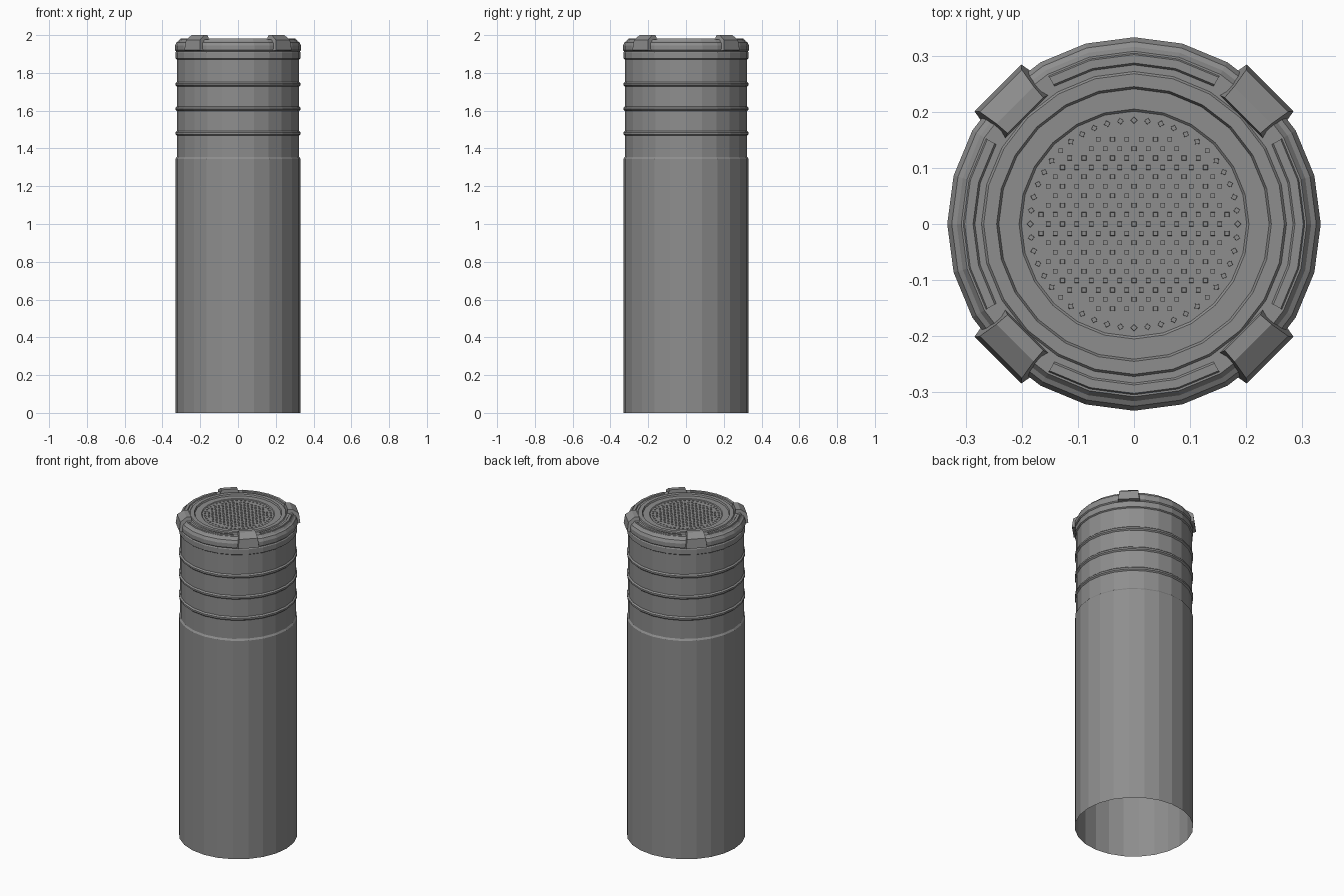
import bpy, bmesh
from math import sin, cos, pi, radians

cube = bpy.data.objects.get("Cube")
if cube:
    bpy.data.objects.remove(cube)

SIDES = 24
GREY = (0.27, 0.27, 0.27, 1)
steel = bpy.data.materials.new("steel grey")
steel.use_nodes = True
steel.diffuse_color = GREY
steel.node_tree.nodes["Principled BSDF"].inputs["Base Color"].default_value = GREY


def finish(name, bm):
    bmesh.ops.recalc_face_normals(bm, faces=bm.faces)
    mesh = bpy.data.meshes.new(name)
    bm.to_mesh(mesh)
    bm.free()
    mesh.materials.append(steel)
    obj = bpy.data.objects.new(name, mesh)
    bpy.context.collection.objects.link(obj)
    return obj


def polar(bm, r, a, z):
    return bm.verts.new((r * cos(a), r * sin(a), z))


def lathe(name, profile, close_top=False):
    """Revolve an open profile of (radius, height) points."""
    bm = bmesh.new()
    rings = [[polar(bm, r, 2 * pi * i / SIDES, z) for i in range(SIDES)] for r, z in profile]
    for low, high in zip(rings, rings[1:]):
        for i in range(SIDES):
            j = (i + 1) % SIDES
            bm.faces.new((low[i], low[j], high[j], high[i]))
    if close_top:
        bm.faces.new(rings[-1])
    return finish(name, bm)


def loft(bm, sections):
    """Skin a row of closed sections and cap both ends."""
    n = len(sections[0])
    for s, t in zip(sections, sections[1:]):
        for i in range(n):
            j = (i + 1) % n
            bm.faces.new((s[i], s[j], t[j], t[i]))
    bm.faces.new(sections[0])
    bm.faces.new(sections[-1])


# Open tube with a ribbed neck
tube = [(0.331, 0), (0.331, 1.345), (0.324, 1.355)]
for z in (1.48, 1.61, 1.74):
    tube += [(0.324, z - 0.012), (0.332, z - 0.005), (0.332, z + 0.005), (0.324, z + 0.012)]
tube += [(0.324, 1.875)]
lathe("tube", tube)

# Stepped lid with recessed centre
lathe("lid", [(0.324, 1.872), (0.331, 1.877), (0.331, 1.908), (0.327, 1.914),
              (0.333, 1.92), (0.333, 1.945), (0.325, 1.962), (0.316, 1.967),
              (0.308, 1.978), (0.272, 1.978), (0.268, 1.983), (0.245, 1.983),
              (0.241, 1.974), (0.205, 1.974), (0.201, 1.970)], close_top=True)

# Raised arc bars on the lid, one per side
bm = bmesh.new()
for k in range(4):
    sections = []
    for deg in (-30, -15, 0, 15, 30):
        a = k * pi / 2 + radians(deg)
        sections.append([polar(bm, r, a, z) for r, z in
                         ((0.283, 1.977), (0.287, 1.983), (0.302, 1.983), (0.305, 1.977))])
    loft(bm, sections)
finish("lid_bars", bm)

# Four clamps on the diagonals: (reach, height, half width)
clamp = [(0.270, 1.975, 0.055), (0.274, 2.0, 0.045), (0.300, 2.0, 0.047),
         (0.336, 1.975, 0.053), (0.343, 1.92, 0.059), (0.315, 1.915, 0.064)]
bm = bmesh.new()
for k in range(4):
    a = pi / 4 + k * pi / 2
    c, s = cos(a), sin(a)
    loft(bm, [[bm.verts.new((r * c - side * w * s, r * s + side * w * c, z))
               for r, z, w in clamp] for side in (-1, 1)])
finish("clamps", bm)

# Grip studs: a staggered field inside one ring
studs = []
for row in range(-9, 10):
    for col in range(-7, 8):
        x, y = (col + 0.5 * (row % 2)) * 0.0255, row * 0.0168
        if x * x + y * y < 0.168 ** 2:
            studs.append((x, y, 0))
for i in range(48):
    a = 2 * pi * i / 48
    studs.append((0.185 * cos(a), 0.185 * sin(a), a + pi / 4))
bm = bmesh.new()
for x, y, turn in studs:
    square = [radians(45 + 90 * q) + turn for q in range(4)]
    loft(bm, [[bm.verts.new((x + r * cos(a), y + r * sin(a), z)) for a in square]
              for r, z in ((0.006, 1.969), (0.0055, 1.973))])
finish("grip_studs", bm)
